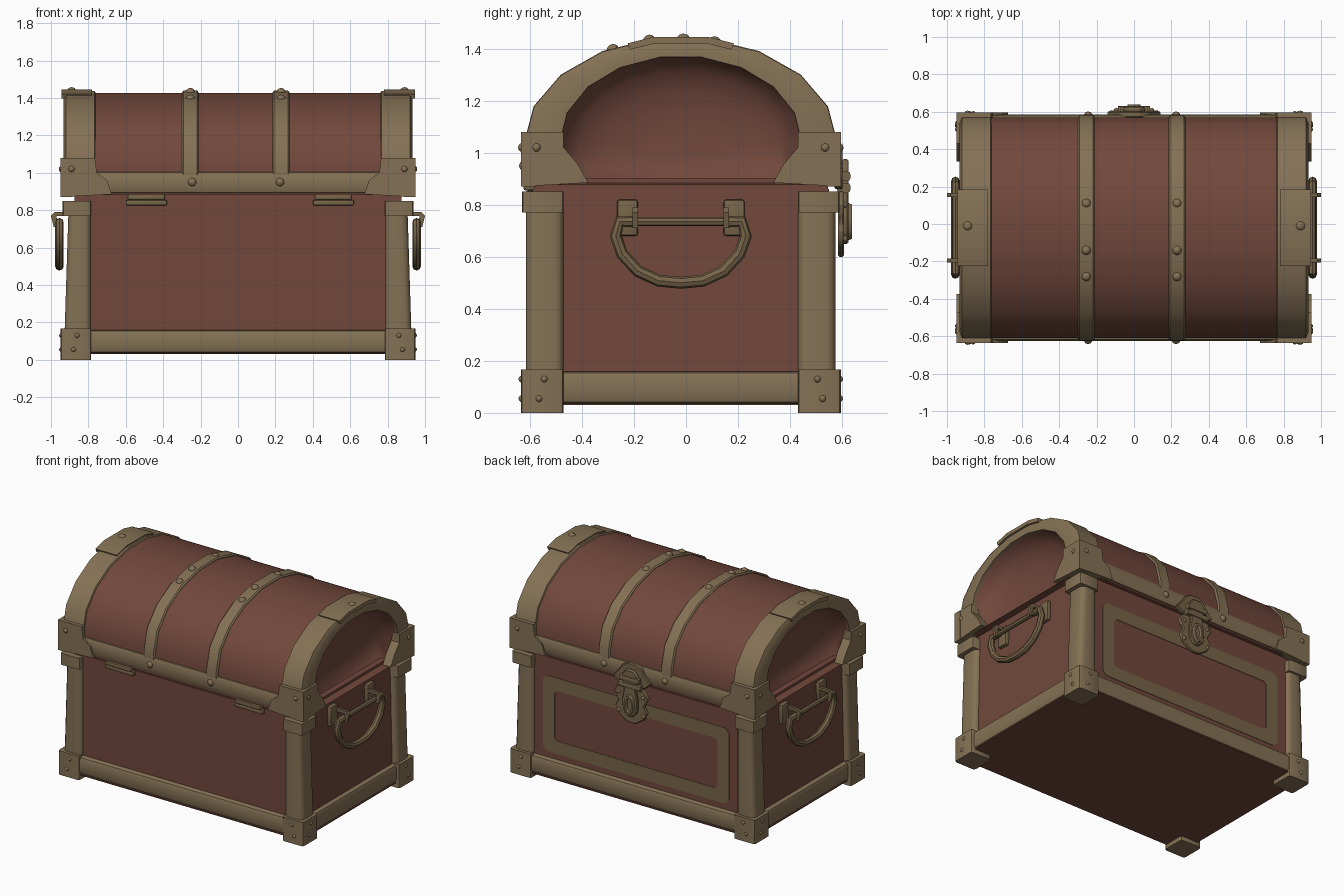
import bpy, bmesh, math
from mathutils import Vector, Matrix

if "Cube" in bpy.data.objects:
    bpy.data.objects.remove(bpy.data.objects["Cube"])

YC = -0.02          # middle of the chest in y (the lock sticks out at the back)
ZC = 1.04           # height where the lid arch springs


def material(name, col):
    m = bpy.data.materials.new(name)
    m.diffuse_color = (*col, 1)
    m.use_nodes = True
    m.node_tree.nodes["Principled BSDF"].inputs["Base Color"].default_value = m.diffuse_color
    return m


RED = material("red_brown_wood", (0.165, 0.064, 0.044))
BRONZE = material("bronze", (0.232, 0.166, 0.09))
DARK = material("aged_bronze", (0.185, 0.13, 0.066))


def finish(name, bm, mat, angle=35):
    bmesh.ops.recalc_face_normals(bm, faces=bm.faces)
    me = bpy.data.meshes.new(name)
    bm.to_mesh(me)
    bm.free()
    me.materials.append(mat)
    for p in me.polygons:
        p.use_smooth = True
    me.set_sharp_from_angle(angle=math.radians(angle))
    ob = bpy.data.objects.new(name, me)
    bpy.context.collection.objects.link(ob)
    return ob


def prism(name, pts, axis, lo, hi, mat, bevel=0.0, seg=1):
    """Extrude a 2D outline along an axis (the other two axes in xyz order)."""
    bm = bmesh.new()

    def put(p, d):
        c = list(p)
        c.insert(axis, d)
        return bm.verts.new(c)
    f = bm.faces.new([put(p, lo) for p in pts])
    g = bm.faces.new([put(p, hi) for p in reversed(pts)])
    n = len(pts)
    for i in range(n):
        a, b = f.verts[i], f.verts[(i + 1) % n]
        bm.faces.new((b, a, g.verts[n - 1 - i], g.verts[(n - 2 - i) % n]))
    bmesh.ops.recalc_face_normals(bm, faces=bm.faces)
    if bevel:
        bmesh.ops.bevel(bm, geom=bm.edges[:], offset=bevel, segments=seg, profile=0.5, affect='EDGES')
    return finish(name, bm, mat)


def box(name, lo, hi, mat, bevel=0.0, axis=None, seg=2, taper=0.0, taper_from=0.0):
    """Box; bevel all edges or only those along one axis; taper moves the outer top inward in x."""
    bm = bmesh.new()
    bmesh.ops.create_cube(bm, size=1)
    for v in bm.verts:
        v.co = Vector([(l + h) / 2 + c * (h - l) for l, h, c in zip(lo, hi, v.co)])
    if bevel:
        es = [e for e in bm.edges if axis is None or
              abs((e.verts[0].co - e.verts[1].co).normalized()[axis]) > 0.9]
        bmesh.ops.bevel(bm, geom=es, offset=bevel, segments=seg, profile=0.5, affect='EDGES')
    for v in bm.verts:
        if v.co.z > (lo[2] + hi[2]) / 2 and abs(v.co.x) > taper_from:
            v.co.x -= math.copysign(taper, v.co.x)
    return finish(name, bm, mat)


def loft(name, rings, mat, closed=False, angle=35):
    bm = bmesh.new()
    vs = [[bm.verts.new(p) for p in r] for r in rings]
    n, k = len(vs), len(vs[0])
    for i in range(n if closed else n - 1):
        a, b = vs[i], vs[(i + 1) % n]
        for j in range(k):
            bm.faces.new((a[j], a[(j + 1) % k], b[(j + 1) % k], b[j]))
    if not closed:
        bm.faces.new(vs[0])
        bm.faces.new(vs[-1])
    return finish(name, bm, mat, angle)


def arch_pt(a, b, k, zlow):
    """Point on the nine-sided lid arch; k = -1 and 10 are the feet."""
    def at(i):
        if i < 0 or i > 9:
            return Vector((a if i < 0 else -a, zlow - ZC))
        t = math.radians(20 * i)
        return Vector((a * math.cos(t), b * math.sin(t)))
    i = math.floor(k)
    p = at(i).lerp(at(i + 1), k - i) if k != i else at(i)
    return YC + p.x, ZC + p.y


def arch(name, x0, x1, outer, inner, mat, zlow=0.9, ks=range(-1, 11), soft=0.0):
    """Curved strip between two arches with optionally softened outer edges."""
    sec = [(x0, 0), (x0, 0.75), (x0 + soft, 1), (x1 - soft, 1), (x1, 0.75), (x1, 0)]
    if not soft:
        sec = [(x0, 0), (x0, 1), (x1, 1), (x1, 0)]
    rings = []
    for k in ks:
        o, i = Vector(arch_pt(*outer, k, zlow)), Vector(arch_pt(*inner, k, zlow))
        rings.append([(x, *i.lerp(o, t)) for x, t in sec])
    return loft(name, rings, mat)


def tube(name, path, x, r, mat, sides=8):
    """Round bar following (y, z) points at constant x."""
    pts = [Vector((x, *p)) for p in path]
    rings = []
    for i, p in enumerate(pts):
        t = (pts[min(i + 1, len(pts) - 1)] - pts[max(i - 1, 0)]).normalized()
        n = t.cross(Vector((1, 0, 0)))
        rings.append([p + r * (math.cos(a) * n + math.sin(a) * Vector((1, 0, 0)))
                      for a in (2 * math.pi * j / sides for j in range(sides))])
    return loft(name, rings, mat)


rivets = bmesh.new()


def rivet(x, y, z, r=0.018):
    bmesh.ops.create_icosphere(rivets, subdivisions=2, radius=r, matrix=Matrix.Translation((x, y, z)))


# Wooden body and lid
box("body", (-0.895, YC - 0.57, 0.035), (0.895, YC + 0.57, 0.86), RED, taper=0.02)
box("underside", (-0.92, YC - 0.6, 0.03), (0.92, YC + 0.6, 0.037), RED)
box("lid_base", (-0.875, YC - 0.565, 0.85), (0.875, YC + 0.565, 0.9), RED)
loft("lid_barrel", [[(x, *arch_pt(0.59, 0.393, k, 0.88)) for k in range(-1, 11)] for x in (-0.77, 0.77)], RED)

# Rails and hinges along the long sides
for s, side in ((-1, "front"), (1, "back")):
    ys = sorted((YC + s * 0.5, YC + s * 0.605))
    box(side + "_bottom_rail", (-0.8, ys[0], 0.035), (0.8, ys[1], 0.16), BRONZE, 0.025, 0)
    box(side + "_lid_rail", (-0.8, ys[0], 0.885), (0.8, ys[1], 1.01), BRONZE, 0.03, 0)
    for x in (-0.245, 0.225):
        rivet(x, YC + s * 0.598, 0.95, 0.024)
for x in (-0.49, 0.51):
    box("hinge", (x - 0.11, -0.615, 0.825), (x + 0.11, -0.57, 0.855), DARK, 0.008)
    box("hinge_leaf", (x - 0.1, -0.625, 0.855), (x + 0.1, -0.57, 0.885), DARK, 0.008)

# Lid straps with rivets
for x in (-0.255, 0.23):
    arch("lid_strap", x - 0.045, x + 0.045, (0.602, 0.405), (0.56, 0.37), BRONZE, 0.95, soft=0.008)
    for y, z in ((0.11, 1.422), (-0.14, 1.428), (-0.28, 1.392)):
        rivet(x, y, z, 0.026)

for sx in (-1, 1):
    def xs(a, b):
        return sorted((sx * a, sx * b))

    # End arch, the hollow wooden end inside it, and the crown plate
    x0, x1 = xs(0.755, 0.932)
    arch("end_arch", x0, x1, (0.6, 0.402), (0.465, 0.332), BRONZE, 0.88, soft=0.012)
    bowl = []
    for x, f in ((0.74, 1.0), (0.925, 1.0), (0.87, 0.94), (0.825, 0.82), (0.79, 0.6), (0.775, 0.3)):
        ring = [arch_pt(0.47, 0.337, k, 0.875) for k in range(-1, 11)]
        bowl.append([(sx * x, YC + (y - YC) * f, 1.03 + (z - 1.03) * f) for y, z in ring])
    loft("lid_end", bowl, RED, angle=60)
    x0, x1 = xs(0.78, 0.945)
    arch("crown_plate", x0, x1, (0.608, 0.411), (0.58, 0.385), BRONZE, ks=(3.5, 4, 5, 5.5))
    rivet(sx * 0.89, -0.01, 1.428, 0.03)

    # Bottom rail on the short side
    x0, x1 = xs(0.8, 0.925)
    box("end_bottom_rail", (x0, YC - 0.5, 0.035), (x1, YC + 0.5, 0.16), BRONZE, 0.025, 1)

    for sy in (-1, 1):
        def ys(a, b):
            return sorted((YC + sy * a, YC + sy * b))

        # Corner post, foot and cap
        x0, x1 = xs(0.785, 0.927)
        y0, y1 = ys(0.45, 0.595)
        box("corner_post", (x0, y0, 0.15), (x1, y1, 0.78), BRONZE, 0.035, 2, 3, 0.02, 0.85)
        x0, x1 = xs(0.785, 0.948)
        y0, y1 = ys(0.45, 0.615)
        box("corner_foot", (x0, y0, 0), (x1, y1, 0.167), BRONZE, 0.015, 2)
        x0, x1 = xs(0.785, 0.937)
        y0, y1 = ys(0.45, 0.61)
        box("post_cap", (x0, y0, 0.77), (x1, y1, 0.85), BRONZE, 0.015, 2)
        for d, z in ((0.09, 0.13), (0.07, 0.055)):
            rivet(sx * (0.95 - d), YC + sy * 0.61, z, 0.014)
            rivet(sx * 0.943, YC + sy * (0.615 - d), z, 0.014)

        # Lid corner bracket: a plate on each face
        outline = [(0.95, 0.87), (0.95, 1.08), (0.765, 1.08), (0.755, 1.0), (0.7, 0.96), (0.675, 0.885)]
        y0, y1 = ys(0.56, 0.615)
        prism("lid_bracket_face", [(sx * x, z) for x, z in outline], 1, y0, y1, BRONZE)
        outline = [(0.613, 0.87), (0.613, 1.08), (0.45, 1.08), (0.45, 1.02), (0.395, 0.955), (0.355, 0.885)]
        x0, x1 = xs(0.885, 0.948)
        prism("lid_bracket_end", [(YC + sy * y, z) for y, z in outline], 0, x0, x1, BRONZE)
        rivet(sx * 0.89, YC + sy * 0.608, 1.02)
        rivet(sx * 0.941, YC + sy * 0.555, 1.02)

        # Handle lug and prong
        x0, x1 = xs(0.87, 0.905)
        y0, y1 = ys(0.165, 0.245)
        box("handle_plate", (x0, y0, 0.68), (x1, y1, 0.82), DARK, 0.01)
        x0, x1 = xs(0.89, 0.995)
        y0, y1 = ys(0.165, 0.185)
        prism("handle_prong", [(sx * x, z) for x, z in ((0.88, 0.79), (0.98, 0.79), (1.0, 0.77), (0.985, 0.71),
                                                        (0.965, 0.71), (0.97, 0.77), (0.88, 0.77))],
              1, y0, y1, DARK)

    # Handle bar and swinging loop
    tube("handle_bar", [(YC - 0.18, 0.735), (YC + 0.18, 0.735)], sx * 0.955, 0.017, DARK)
    half = [(0.17, 0.735), (0.235, 0.735), (0.25, 0.68), (0.225, 0.61), (0.165, 0.545), (0.085, 0.508)]
    path = [(YC - y, z) for y, z in half] + [(YC, 0.5)] + [(YC + y, z) for y, z in reversed(half)]
    tube("handle_loop", path, sx * 0.955, 0.023, DARK)

# Thin inlay frame on the back panel
rings = []
for cx, cz, a0 in ((1, 1, 0), (-1, 1, 90), (-1, -1, 180), (1, -1, 270)):
    for a in (a0, a0 + 90):
        c, s = math.cos(math.radians(a)), math.sin(math.radians(a))

        def at(w, h, r, y):
            return (cx * (w - r) + c * r, y, 0.465 + cz * (h - r) + s * r)
        o, i = (0.72, 0.265, 0.03), (0.63, 0.175, 0.02)
        rings.append([at(*o, 0.548), at(*o, 0.553), at(*i, 0.553), at(*i, 0.548)])
loft("inlay_frame", rings, DARK, closed=True)


# Lock on the back
def mirrored(half):
    return half + [(-x, z) for x, z in reversed(half)]


prism("lock_base", mirrored([(0.1, 0.86), (0.145, 0.9), (0.1, 0.95), (0.075, 0.99), (0.03, 1.015)]),
      1, 0.57, 0.602, DARK, 0.006)
prism("lock_shield", mirrored([(0.03, 0.6), (0.1, 0.645), (0.125, 0.7), (0.1, 0.74), (0.135, 0.8), (0.1, 0.85)]),
      1, 0.585, 0.608, DARK, 0.006)
prism("lock_hasp", mirrored([(0.02, 0.65), (0.055, 0.69), (0.06, 0.76), (0.045, 0.84), (0.06, 0.94), (0.03, 0.975)]),
      1, 0.6, 0.624, DARK, 0.006)
for z, w in ((0.865, 0.085), (0.91, 0.075)):
    box("lock_hinge_barrel", (-w, 0.58, z - 0.019), (w, 0.632, z + 0.019), DARK, 0.012, 0)
loft("lock_staple", [[(w * math.cos(t), y, 0.735 + h * math.sin(t))
                      for w, h, y in ((0.042, 0.075, 0.615), (0.034, 0.066, 0.638),
                                      (0.022, 0.052, 0.638), (0.014, 0.042, 0.615))]
                     for t in (math.pi * j / 6 for j in range(12))], BRONZE, closed=True)
for x in (-0.095, 0.095):
    for z in (0.67, 0.8):
        rivet(x, 0.608, z, 0.013)

finish("rivets", rivets, BRONZE, 60)
